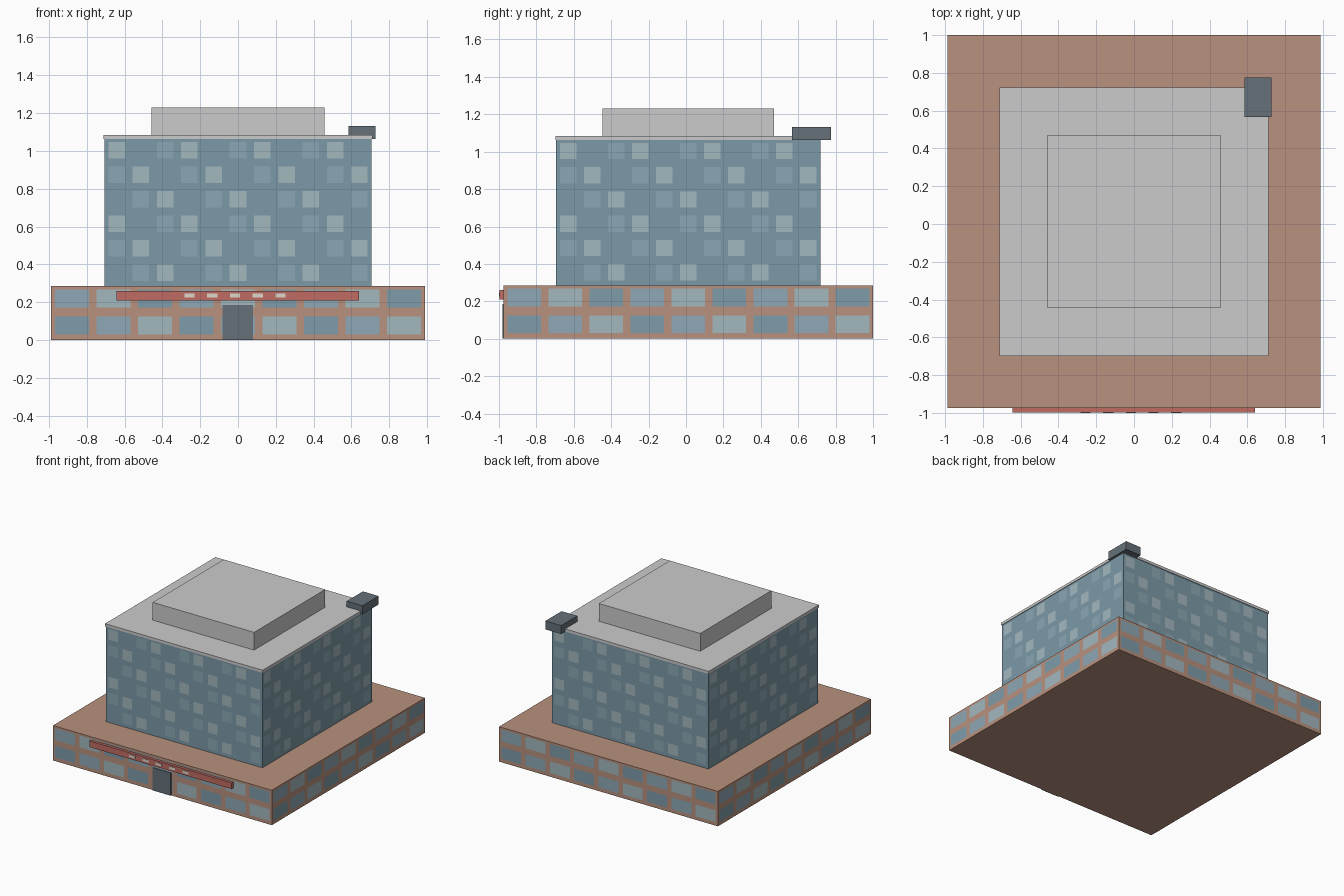
import bpy, bmesh
from mathutils import Vector

if "Cube" in bpy.data.objects:
    bpy.data.objects.remove(bpy.data.objects["Cube"])


def material(name, r, g, b):
    m = bpy.data.materials.new(name)
    m.diffuse_color = [((c / 255 + 0.055) / 1.055) ** 2.4 for c in (r, g, b)] + [1]
    m.use_nodes = True
    m.node_tree.nodes["Principled BSDF"].inputs["Base Color"].default_value = m.diffuse_color
    return m


brick = material("brick", 184, 145, 126)
glass = material("tower_glass", 124, 154, 168)
glass_faint = material("glass_faint", 139, 167, 180)
glass_light = material("glass_light", 163, 184, 191)
pane_dark = material("pane_dark", 126, 156, 170)
pane_mid = material("pane_mid", 142, 168, 181)
pane_light = material("pane_light", 163, 184, 191)
stone = material("pale_stone", 206, 206, 202)
slate = material("slate", 101, 113, 121)
red = material("red", 192, 108, 98)
cream = material("cream", 222, 216, 204)


def finish(name, bm, mats):
    me = bpy.data.meshes.new(name)
    bm.to_mesh(me)
    bm.free()
    for m in mats:
        me.materials.append(m)
    ob = bpy.data.objects.new(name, me)
    bpy.context.collection.objects.link(ob)
    return ob


def box(name, x, y, z, mat):
    bm = bmesh.new()
    bmesh.ops.create_cube(bm, size=1)
    for v in bm.verts:
        v.co = [a + (c + 0.5) * (b - a) for c, (a, b) in zip(v.co, (x, y, z))]
    return finish(name, bm, [mat])


def breaks(a, b, n, ratio, shift=0):
    """Start, both edges of each window, end."""
    cell = (b - a) / n
    out = [a]
    for i in range(n):
        c = a + cell * (i + 0.5) + shift
        out += [c - cell * ratio / 2, c + cell * ratio / 2]
    return out + [b]


def facade_box(name, x, y, z, cols, rows, ratio_u, ratio_z, mats, pick):
    """Box whose walls are divided into flush window panes."""
    bm = bmesh.new()
    corners = [Vector((x[0], y[0], 0)), Vector((x[1], y[0], 0)),
               Vector((x[1], y[1], 0)), Vector((x[0], y[1], 0))]
    us = breaks(0, 1, cols, ratio_u)
    zs = breaks(z[0], z[1], rows, ratio_z, 0.006)
    for k in range(4):
        p, q = corners[k], corners[(k + 1) % 4]
        grid = [[bm.verts.new(p.lerp(q, u) + Vector((0, 0, h))) for u in us] for h in zs]
        for j in range(len(zs) - 1):
            for i in range(len(us) - 1):
                f = bm.faces.new((grid[j][i], grid[j][i + 1],
                                  grid[j + 1][i + 1], grid[j + 1][i]))
                if i % 2 and j % 2:
                    f.material_index = pick(i // 2, j // 2)
    bmesh.ops.remove_doubles(bm, verts=bm.verts, dist=1e-5)
    # top and bottom caps
    bmesh.ops.holes_fill(bm, edges=[e for e in bm.edges if e.is_boundary], sides=0)
    bmesh.ops.recalc_face_normals(bm, faces=bm.faces)
    return finish(name, bm, mats)


# Wide base storey and main tower
facade_box("podium", (-0.988, 0.988), (-0.975, 1.0), (0, 0.285), 9, 2, 0.82, 0.67,
           [brick, pane_dark, pane_mid, pane_light],
           lambda c, r: 1 + (c + r) % 3)
facade_box("tower", (-0.706, 0.706), (-0.694, 0.718), (0.285, 1.063), 11, 6, 0.68, 0.67,
           [glass, glass_light, glass_faint],
           lambda c, r: (1, 0, 2)[(c - (5 - r)) % 3])

# Roof
box("roof_slab", (-0.711, 0.711), (-0.699, 0.723), (1.063, 1.085), stone)
box("roof_penthouse", (-0.458, 0.458), (-0.446, 0.47), (1.085, 1.23), stone)
box("roof_corner_unit", (0.585, 0.727), (0.567, 0.775), (1.063, 1.132), slate)

# Entrance
box("door", (-0.083, 0.08), (-0.982, -0.974), (0, 0.185), slate)
box("sign_band", (-0.643, 0.641), (-0.997, -0.974), (0.21, 0.26), red)
for i in range(5):
    c = -0.256 + 0.12 * i
    box(f"sign_panel_{i + 1}", (c - 0.027, c + 0.027), (-1.0, -0.996), (0.225, 0.246), cream)
